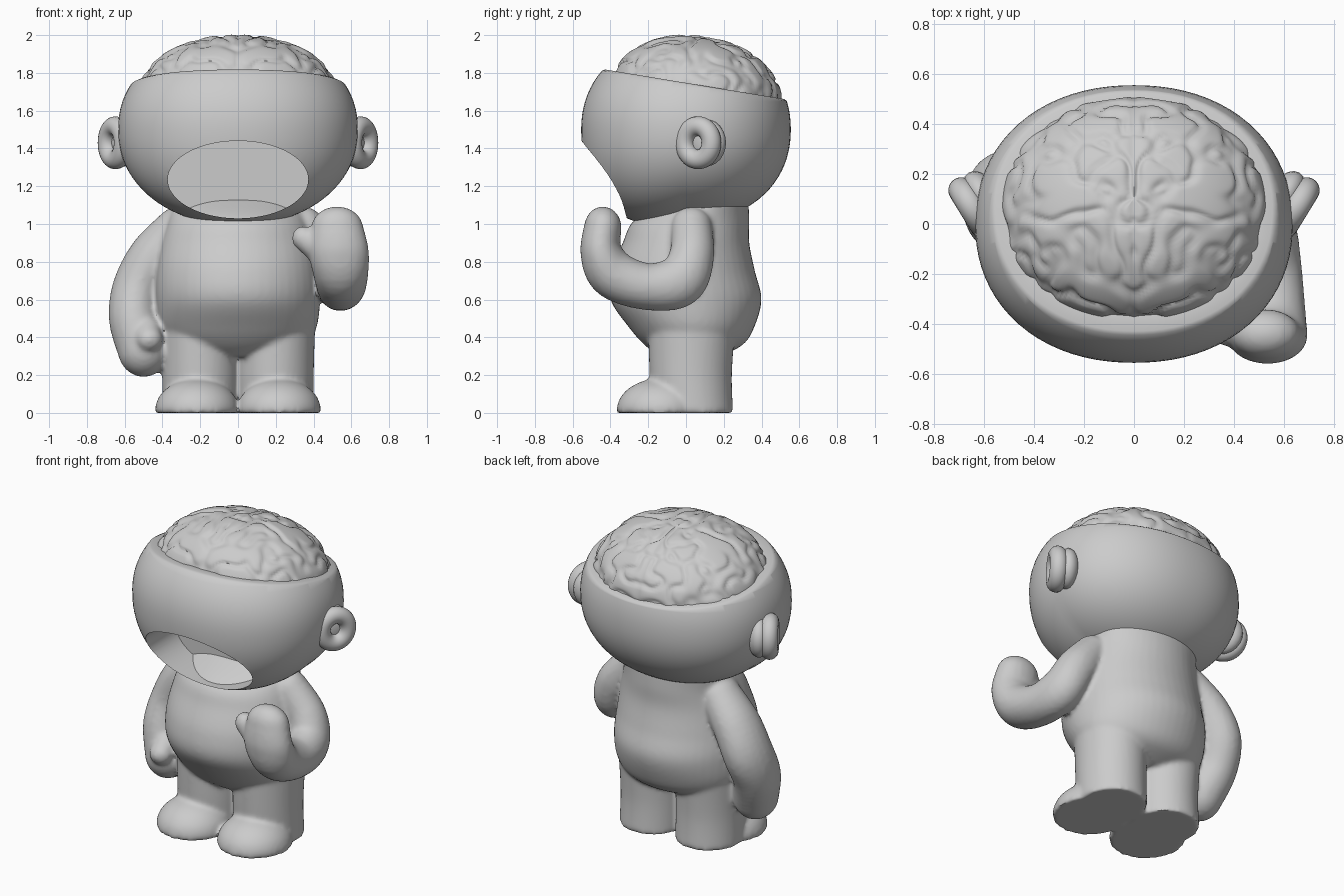
import bpy, bmesh, math
from mathutils import Vector, Matrix, noise

if "Cube" in bpy.data.objects:
    bpy.data.objects.remove(bpy.data.objects["Cube"])


def finish(bm, name, angle=40):
    bmesh.ops.recalc_face_normals(bm, faces=bm.faces)
    me = bpy.data.meshes.new(name)
    bm.to_mesh(me)
    bm.free()
    ob = bpy.data.objects.new(name, me)
    bpy.context.collection.objects.link(ob)
    smooth(ob, angle)
    return ob


def smooth(ob, angle=40):
    bpy.ops.object.select_all(action='DESELECT')
    ob.select_set(True)
    bpy.context.view_layer.objects.active = ob
    bpy.ops.object.shade_smooth_by_angle(angle=math.radians(angle))


def apply_modifiers(ob):
    deps = bpy.context.evaluated_depsgraph_get()
    ob.data = bpy.data.meshes.new_from_object(ob.evaluated_get(deps))
    ob.modifiers.clear()


def ellipsoid(bm, c, r, seg=20, rot=Matrix(), power=2):
    # power above 2 gives a slightly boxier ellipsoid
    m = Matrix.Translation(c) @ rot @ Matrix.Diagonal((*r, 1))
    verts = bmesh.ops.create_uvsphere(bm, u_segments=seg, v_segments=seg // 2 + 2,
                                      radius=1, matrix=m if power == 2 else Matrix())['verts']
    if power != 2:
        for v in verts:
            v.co = m @ (v.co / sum(abs(a) ** power for a in v.co) ** (1 / power))
    return verts


def catmull(a, b, c, d, t):
    return [0.5 * (2 * q + (r - p) * t + (2 * p - 5 * q + 4 * r - s) * t * t
                   + (3 * q - p - 3 * r + s) * t ** 3) for p, q, r, s in zip(a, b, c, d)]


def spline(keys, steps):
    k = [keys[0]] + keys + [keys[-1]]
    out = [catmull(*k[i:i + 4], j / steps) for i in range(len(keys) - 1) for j in range(steps)]
    return out + [list(keys[-1])]


def limb(bm, keys):
    # keys: x, y, z, rx, ry, rz
    for p in spline(keys, 6):
        ellipsoid(bm, p[:3], p[3:])


def loft(bm, keys, steps=6, n=48):
    # keys: x, y, z, rx, ry
    rings = []
    for x, y, z, rx, ry in spline(keys, steps):
        rings.append([bm.verts.new((x + rx * math.cos(a), y + ry * math.sin(a), z))
                      for a in (2 * math.pi * i / n for i in range(n))])
    for lo, hi in zip(rings, rings[1:]):
        for i in range(n):
            bm.faces.new((lo[i], lo[(i + 1) % n], hi[(i + 1) % n], hi[i]))
    bm.faces.new(rings[0][::-1])
    bm.faces.new(rings[-1])


# Body: belly, legs, feet and arms fused into one soft skin
bm = bmesh.new()
loft(bm, [(0, .02, .30, .20, .16), (0, .04, .36, .35, .26), (0, .03, .45, .415, .33),
          (0, 0, .60, .435, .40), (0, -.015, .75, .43, .38), (0, 0, .90, .405, .335),
          (0, .03, 1.02, .37, .305), (0, .115, 1.13, .34, .215)])
for s in (-1, 1):
    loft(bm, [(s * .2, .035, 0, .203, .215), (s * .198, .025, .2, .203, .218),
              (s * .203, .03, .45, .205, .23)])
    for v in ellipsoid(bm, (s * .217, -.135, .015), (.222, .232, .167), 40):
        v.co.z = max(v.co.z, 0)
# hanging arm with thumb
limb(bm, [(-.32, .10, .97, .12, .13, .12), (-.45, .12, .82, .13, .16, .14),
          (-.53, .12, .66, .135, .17, .14), (-.55, .06, .50, .135, .16, .14),
          (-.50, 0, .335, .137, .14, .145)])
limb(bm, [(-.47, -.12, .39, .07, .065, .065), (-.48, -.05, .43, .08, .08, .08)])
# raised arm with thumb
limb(bm, [(.35, .03, .98, .11, .11, .11), (.47, .03, .83, .12, .12, .13),
          (.53, -.03, .70, .12, .13, .14), (.545, -.20, .668, .13, .12, .125),
          (.545, -.38, .73, .145, .13, .13), (.535, -.45, .85, .16, .11, .12),
          (.525, -.44, .98, .138, .10, .113)])
limb(bm, [(.345, -.42, .925, .06, .06, .065), (.45, -.43, .86, .08, .08, .09)])
body = finish(bm, "body")
rm = body.modifiers.new("fuse", 'REMESH')
rm.mode = 'VOXEL'
rm.voxel_size = .014
sm = body.modifiers.new("soften", 'SMOOTH')
sm.iterations = 6
apply_modifiers(body)
smooth(body, 50)

# Head: ellipsoid, fuller at the lower front, cut by a sloping plane
bm = bmesh.new()
for v in ellipsoid(bm, (0, 0, 1.5), (.635, .555, .49), 80, power=2.15):
    if v.co.z < 1.5:
        v.co.z = 1.5 + (v.co.z - 1.5) * (1 + .4 * max(0, -v.co.y))
slope = Vector((0, .16, .97)).normalized()
bmesh.ops.bisect_plane(bm, geom=bm.verts[:] + bm.edges[:] + bm.faces[:],
                       plane_co=(0, -.43, 1.81), plane_no=slope, clear_outer=True)
# rim and shallow bowl
rim = [e for e in bm.edges if e.is_boundary]
mid = Vector((0, .05, 1.731))
ring = rim
for scale, drop in ((.97, 0), (.87, 0), (.97, .08)):
    geo = bmesh.ops.extrude_edge_only(bm, edges=ring)['geom']
    for v in (g for g in geo if isinstance(g, bmesh.types.BMVert)):
        v.co = mid + (v.co - mid) * scale - slope * drop
        if scale == .97 and not drop:
            v.co += slope * .008
    ring = [g for g in geo if isinstance(g, bmesh.types.BMEdge) and g.is_boundary]
bmesh.ops.edgeloop_fill(bm, edges=ring)
head = finish(bm, "head", 55)

# Oval mouth recess cut straight back into the head
bm = bmesh.new()
bmesh.ops.create_cone(bm, cap_ends=True, segments=80, radius1=1, radius2=1, depth=.6,
                      matrix=Matrix.Translation((0, -.4, 1.235)) @ Matrix.Diagonal((.372, 1, .205, 1))
                      @ Matrix.Rotation(math.pi / 2, 4, 'X'))
cutter = finish(bm, "mouth_cutter")
cutter.hide_render = True
cut = head.modifiers.new("mouth", 'BOOLEAN')
cut.operation = 'DIFFERENCE'
cut.object = cutter
apply_modifiers(head)
smooth(head, 40)
bpy.data.objects.remove(cutter)

# Ears: rounded ring in front of a full back, turned slightly forward
for s, name in ((1, "ear_right"), (-1, "ear_left")):
    bm = bmesh.new()
    turn = Matrix.Rotation(-s * .55, 4, 'Z')
    frame = Matrix.Translation((s * .648, .065, 1.43)) @ turn @ Matrix.Rotation(math.pi / 2, 4, 'Y')
    n, m = 40, 20
    grid = [[bm.verts.new(frame @ Vector(((.088 + .052 * math.cos(b)) * math.cos(a),
                                          (.082 + .052 * math.cos(b)) * math.sin(a),
                                          .052 * math.sin(b))))
             for b in (2 * math.pi * j / m for j in range(m))]
            for a in (2 * math.pi * i / n for i in range(n))]
    for i in range(n):
        for j in range(m):
            bm.faces.new((grid[i][j], grid[(i + 1) % n][j],
                          grid[(i + 1) % n][(j + 1) % m], grid[i][(j + 1) % m]))
    ellipsoid(bm, (s * .60, .105, 1.43), (.07, .118, .125), rot=turn)
    finish(bm, name, 60)

# Brain: tilted dome with mirrored winding grooves, shallow underneath
bm = bmesh.new()
tilt = Matrix.Rotation(-.15, 4, 'X')
centre = Vector((0, .052, 1.665))
for v in ellipsoid(bm, centre, (.53, .455, .328), 180, tilt, 2.1):
    d = (v.co - centre).normalized()
    p = Vector((abs(v.co.x), v.co.y, v.co.z))
    p += .03 * noise.noise_vector(p * 6)
    fold = math.exp(-(noise.noise(p * 8.5 + Vector((3, 1, 7))) / .16) ** 2)
    split = math.exp(-(v.co.x / .02) ** 2)
    v.co += d * (.006 - .016 * max(fold, .4 * split))
    if v.co.z < 1.57:
        v.co.z = 1.57 + (v.co.z - 1.57) * .3
finish(bm, "brain", 80)
